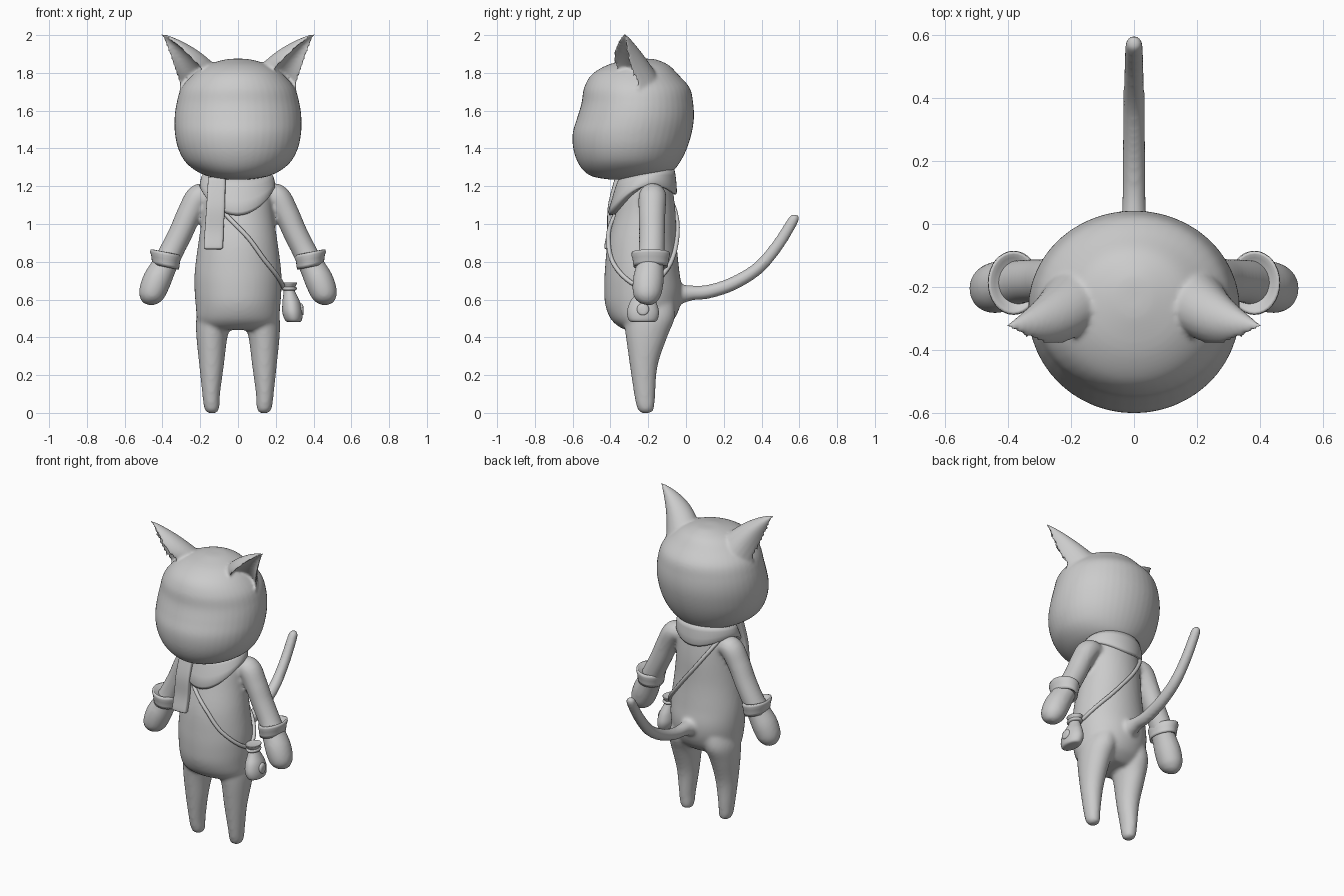
import bpy, bmesh, math
from mathutils import Vector as V

if "Cube" in bpy.data.objects:
    bpy.data.objects.remove(bpy.data.objects["Cube"])

TAU = 2 * math.pi


def spline(rows, k=5):
    """Catmull-Rom interpolation through rows of numbers."""
    out = []
    for i in range(len(rows) - 1):
        p = [rows[max(i - 1, 0)], rows[i], rows[i + 1], rows[min(i + 2, len(rows) - 1)]]
        for j in range(k):
            t = j / k
            out.append([b + .5 * t * (c - a + t * (2*a - 5*b + 4*c - d + t * (3*(b - c) + d - a)))
                        for a, b, c, d in zip(*p)])
    return out + [list(rows[-1])]


def level(rows, sx=1, n=32, e=2.0, tilt=0):
    """Horizontal superellipse rings from rows of z, centre x, half width, front y, back y."""
    f = lambda c: math.copysign(abs(c) ** (2 / e), c)
    rings = []
    for z, cx, rx, yf, yb in rows:
        ring = []
        for i in range(n):
            c, s = f(math.cos(TAU * i / n)), f(math.sin(TAU * i / n))
            ring.append(V((sx * (cx + rx * c), (yf + yb) / 2 + (yb - yf) / 2 * s, z + tilt * rx * c)))
        rings.append(ring)
    return rings


def tube(rows, ref, sx=1, n=24, flat=1.0):
    """Round rings along a path of x, y, z, radius."""
    rings = []
    for i, r in enumerate(rows):
        t = V(rows[min(i + 1, len(rows) - 1)][:3]) - V(rows[max(i - 1, 0)][:3])
        u = t.cross(V(ref)).normalized()
        w = u.cross(t).normalized() * flat
        pts = [V(r[:3]) + r[3] * (u * math.cos(TAU * j / n) + w * math.sin(TAU * j / n)) for j in range(n)]
        rings.append([V((sx * p.x, p.y, p.z)) for p in pts])
    return rings


def build(name, stacks, voxel=0):
    """Skin stacks of rings; optionally fuse them into one blended skin."""
    bm = bmesh.new()
    for rings in stacks:
        vs = [[bm.verts.new(p) for p in ring] for ring in rings]
        for a, b in zip(vs, vs[1:]):
            for i in range(len(a)):
                j = (i + 1) % len(a)
                bm.faces.new((a[i], a[j], b[j], b[i]))
        bm.faces.new(vs[0])
        bm.faces.new(vs[-1])
    bmesh.ops.recalc_face_normals(bm, faces=bm.faces)
    for f in bm.faces:
        f.smooth = True
    me = bpy.data.meshes.new(name)
    bm.to_mesh(me)
    bm.free()
    ob = bpy.data.objects.new(name, me)
    bpy.context.collection.objects.link(ob)
    if voxel:
        m = ob.modifiers.new("fuse", 'REMESH')
        m.mode, m.voxel_size, m.use_smooth_shade = 'VOXEL', voxel, True
        s = ob.modifiers.new("soften", 'SMOOTH')
        s.factor, s.iterations = .5, 6
    return ob


# Head with muzzle bulge
head = [(1.235, 0, .06, -.40, -.20), (1.25, 0, .15, -.49, -.13), (1.28, 0, .22, -.54, -.07),
        (1.33, 0, .28, -.575, -.03), (1.40, 0, .317, -.597, .005), (1.48, 0, .334, -.60, .03),
        (1.56, 0, .336, -.577, .042), (1.64, 0, .325, -.553, .038), (1.72, 0, .30, -.54, .02),
        (1.79, 0, .24, -.50, -.04), (1.84, 0, .17, -.42, -.09), (1.868, 0, .08, -.32, -.15),
        (1.875, 0, .03, -.27, -.19)]


# Cupped ears: crescent sections that shrink to the tip
def ear(sx):
    tip = V((.412, -.325, 2.012))
    edges = [((.19, -.36, 1.80), (.28, -.385, 1.90)), ((.02, -.28, 1.90), (.20, -.33, 1.99)),
             ((.22, -.03, 1.82), (.31, -.14, 1.93)), ((.30, -.22, 1.66), (.345, -.31, 1.83))]
    rings = []
    for k in range(21):
        t = k / 20 * .985
        A, M, N, B = [V(a) * (1 - t) * (1 - 2*t) + V(m) * 4*t*(1 - t) + tip * t*(2*t - 1) for a, m in edges]
        bez = lambda u, p, q: A*(1-u)**3 + p*3*u*(1-u)**2 + q*3*u*u*(1-u) + B*u**3
        P, Q = A.lerp(B, .33).lerp(M, .5), A.lerp(B, .67).lerp(N, .5)
        ring = [bez(i / 14, M, N) for i in range(15)] + [bez(i / 14, P, Q) for i in range(13, 0, -1)]
        rings.append([V((sx * p.x, p.y, p.z)) for p in ring])
    return rings


build("head", [level(spline(head), n=48), ear(1), ear(-1)], .009)

# Torso, legs, arms and tail blended into one body
torso = [(.44, 0, .16, -.32, -.13), (.46, 0, .20, -.36, -.10), (.50, 0, .217, -.40, -.06),
         (.57, 0, .224, -.427, -.03), (.65, 0, .23, -.433, -.022), (.75, 0, .229, -.43, -.035),
         (.90, 0, .21, -.415, -.05), (1.05, 0, .188, -.375, -.055), (1.15, 0, .178, -.345, -.065),
         (1.21, 0, .16, -.32, -.075), (1.30, 0, .12, -.29, -.10)]
leg = [(0, .138, .022, -.235, -.19), (.01, .138, .034, -.25, -.175), (.04, .14, .042, -.263, -.167),
       (.10, .142, .047, -.275, -.163), (.25, .14, .065, -.297, -.15), (.40, .138, .082, -.318, -.10),
       (.50, .125, .096, -.33, -.06), (.58, .11, .09, -.33, -.06)]
arm = [(.12, -.175, 1.14, .05), (.20, -.177, 1.148, .068), (.255, -.18, 1.06, .066), (.30, -.18, .96, .064),
       (.35, -.182, .86, .064), (.39, -.19, .78, .068), (.43, -.20, .70, .076), (.457, -.206, .63, .070),
       (.467, -.208, .592, .05), (.47, -.21, .574, .025)]
tail = [(0, -.10, .63, .09), (0, -.03, .63, .055), (0, .03, .635, .04), (0, .12, .642, .037),
        (0, .25, .685, .036), (0, .38, .765, .034), (0, .48, .88, .032), (0, .55, .99, .03),
        (0, .575, 1.035, .026), (0, .58, 1.05, .014)]
parts = [level(spline(torso), n=48), tube(spline(tail), (1, 0, 0))]
for sx in (1, -1):
    parts += [level(spline(leg), sx), tube(spline(arm), (0, 1, 0), sx, flat=1.08)]
build("body", parts, .011)

# Flared cuffs on the wrists
cuff = [(.782, .06), (.772, .07), (.79, .073), (.815, .076), (.835, .082), (.85, .08), (.852, .071), (.835, .06)]
for sx, side in ((1, "left"), (-1, "right")):
    rows = [(z, .383, r, -.187 - r - .02, -.187 + r + .02) for z, r in cuff]
    build("cuff_" + side, [level(rows, sx, tilt=.2)])

# Scarf collar hanging lower at the front
rings = []
for v, rx, yf, yb in ((1, .15, -.32, -.09), (1.02, .18, -.355, -.062), (.75, .192, -.375, -.055),
                      (.4, .198, -.395, -.05), (.1, .2, -.413, -.048), (0, .195, -.405, -.053),
                      (.05, .17, -.36, -.08)):
    ring = []
    for i in range(48):
        c, s = math.cos(TAU * i / 48), math.sin(TAU * i / 48)
        low, high = 1.195 + .055 * s - .095 * s * s, 1.265 + .025 * s
        ring.append(V((rx * c - .003, (yf + yb) / 2 + (yb - yf) / 2 * s, low + (high - low) * v)))
    rings.append(ring)
build("scarf_collar", [rings])

# Scarf hanging end
end = [(1.25, -.112, .046, -.375, -.33), (1.10, -.118, .049, -.413, -.37), (.97, -.126, .05, -.418, -.378),
       (.885, -.13, .051, -.432, -.385), (.87, -.131, .048, -.43, -.387), (.866, -.131, .04, -.422, -.395)]
build("scarf_end", [level(spline(end), e=5)])

# Shoulder strap wrapped round the torso: angle, height
wrap = [(-112, 1.06), (-76, .93), (-48, .79), (-12, .68), (12, .68), (48, .79), (90, .98), (125, 1.13),
        (150, 1.20), (180, 1.235), (215, 1.17), (248, 1.06)]
dense = spline(torso, 12)
cu = bpy.data.curves.new("bag_strap", 'CURVE')
cu.dimensions, cu.bevel_depth, cu.bevel_resolution = '3D', .012, 3
path = spline(wrap, 6)[:-1]
sp = cu.splines.new('POLY')
sp.points.add(len(path) - 1)
sp.use_cyclic_u = True
for pt, (a, z) in zip(sp.points, path):
    row = min(dense, key=lambda r: abs(r[0] - z))
    c, s = math.cos(math.radians(a)), math.sin(math.radians(a))
    pt.co = ((row[2] + .008) * c, (row[3] + row[4]) / 2 + ((row[4] - row[3]) / 2 + .008) * s, z, 1)
sp.use_smooth = True
bpy.context.collection.objects.link(bpy.data.objects.new("bag_strap", cu))

# Pouch with gathered neck, tie and button
pouch = [(.48, .295, .022, -.27, -.18), (.488, .294, .043, -.30, -.155), (.53, .288, .053, -.312, -.143),
         (.58, .283, .048, -.30, -.155), (.62, .276, .037, -.275, -.175), (.65, .271, .029, -.262, -.188),
         (.672, .27, .036, -.272, -.178), (.69, .27, .043, -.28, -.17), (.688, .27, .03, -.265, -.185)]
build("pouch", [level(spline(pouch, 4))])
tie = [(.648, .271, .028, -.26, -.19), (.65, .271, .038, -.275, -.175), (.658, .271, .041, -.28, -.17),
       (.666, .271, .038, -.275, -.175), (.668, .271, .028, -.26, -.19)]
build("pouch_tie", [level(tie, n=24)])
button = [(.32, -.228, .545, .032), (.338, -.228, .549, .032), (.344, -.228, .55, .027), (.346, -.228, .55, .015)]
build("pouch_button", [tube(button, (0, 1, 0))])
